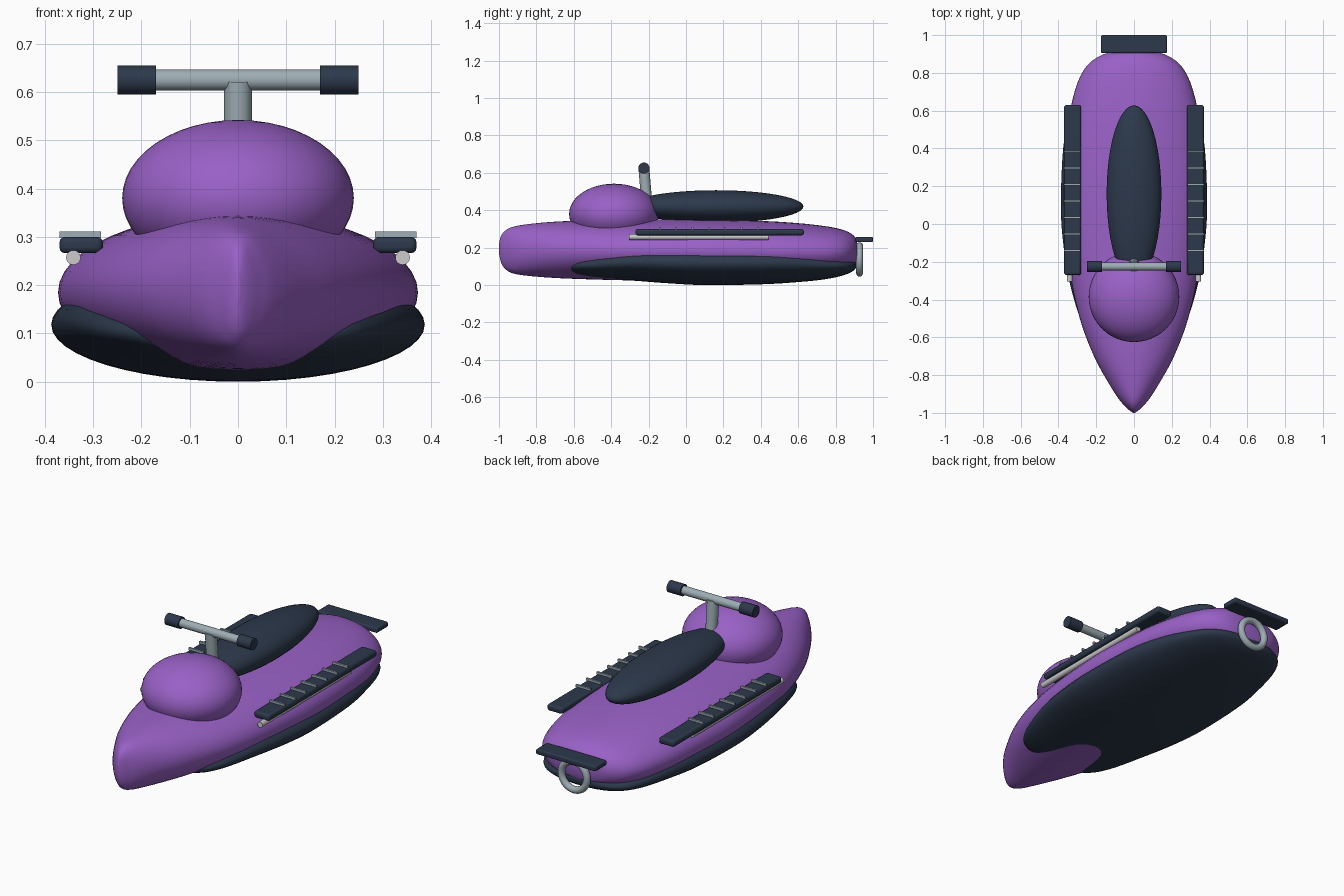
import bpy, bmesh, math
from mathutils import Vector

if "Cube" in bpy.data.objects:
    bpy.data.objects.remove(bpy.data.objects["Cube"])


def material(name, rgb):
    m = bpy.data.materials.new(name)
    m.diffuse_color = (*rgb, 1)
    m.use_nodes = True
    m.node_tree.nodes["Principled BSDF"].inputs["Base Color"].default_value = m.diffuse_color
    return m


PURPLE = material("purple", (0.32, 0.12, 0.57))
DARK = material("dark", (0.025, 0.04, 0.07))
METAL = material("metal", (0.34, 0.42, 0.46))
WHITE = material("white", (0.75, 0.75, 0.75))


def finish(ob, name, mat, bevel=0):
    ob.name = name
    ob.data.materials.append(mat)
    if bevel:
        b = ob.modifiers.new("bevel", 'BEVEL')
        b.width, b.segments = bevel, 3
    bpy.ops.object.select_all(action='DESELECT')
    ob.select_set(True)
    bpy.context.view_layer.objects.active = ob
    bpy.ops.object.shade_smooth_by_angle(angle=math.radians(40))
    return ob


def box(name, lo, hi, mat, bevel=0):
    lo, hi = Vector(lo), Vector(hi)
    bpy.ops.mesh.primitive_cube_add(size=1, location=(lo + hi) / 2)
    ob = bpy.context.object
    ob.scale = hi - lo
    bpy.ops.object.transform_apply(location=False, rotation=False)
    return finish(ob, name, mat, bevel)


def rod(name, a, b, r, mat, bevel=0):
    a, b = Vector(a), Vector(b)
    bpy.ops.mesh.primitive_cylinder_add(vertices=32, radius=r, depth=(b - a).length, location=(a + b) / 2)
    ob = bpy.context.object
    ob.rotation_euler = (b - a).to_track_quat('Z', 'Y').to_euler()
    return finish(ob, name, mat, bevel)


def ellipsoid(name, centre, radii, mat):
    bpy.ops.mesh.primitive_uv_sphere_add(segments=48, ring_count=24, radius=1, location=centre)
    ob = bpy.context.object
    ob.scale = radii
    bpy.ops.object.transform_apply(location=False, rotation=False)
    return finish(ob, name, mat)


def smooth_stations(stations, steps=5):
    """Catmull-Rom interpolation through the loft stations."""
    pts = [Vector(s) for s in stations]
    out = []
    for i in range(len(pts) - 1):
        p0, p1, p2, p3 = pts[max(i - 1, 0)], pts[i], pts[i + 1], pts[min(i + 2, len(pts) - 1)]
        for k in range(steps):
            t = k / steps
            out.append(0.5 * (2 * p1 + (p2 - p0) * t + (2 * p0 - 5 * p1 + 4 * p2 - p3) * t * t
                              + (3 * p1 - p0 - 3 * p2 + p3) * t ** 3))
    return out + [pts[-1]]


def loft(name, stations, mat, n=48):
    """Elliptical sections given as (y, half width, bottom z, top z)."""
    bm = bmesh.new()
    rings = []
    for y, w, lo, hi in smooth_stations(stations):
        c, h = (lo + hi) / 2, (hi - lo) / 2
        rings.append([bm.verts.new((w * math.cos(a), y, c + h * math.sin(a)))
                      for a in (2 * math.pi * i / n for i in range(n))])
    for r, s in zip(rings, rings[1:]):
        for i in range(n):
            j = (i + 1) % n
            bm.faces.new((r[i], r[j], s[j], s[i]))
    bm.faces.new(rings[0])
    bm.faces.new(rings[-1])
    bmesh.ops.recalc_face_normals(bm, faces=bm.faces)
    me = bpy.data.meshes.new(name)
    bm.to_mesh(me)
    bm.free()
    ob = bpy.data.objects.new(name, me)
    bpy.context.collection.objects.link(ob)
    return finish(ob, name, mat)


# Upper hull with pointed bow and rounded stern
loft("hull", [
    (-1.0, 0.004, 0.17, 0.22), (-0.99, 0.02, 0.125, 0.26), (-0.97, 0.042, 0.09, 0.288),
    (-0.93, 0.078, 0.064, 0.31), (-0.85, 0.13, 0.05, 0.325), (-0.7, 0.212, 0.038, 0.339),
    (-0.5, 0.287, 0.03, 0.346), (-0.25, 0.34, 0.024, 0.35), (0.1, 0.372, 0.02, 0.35),
    (0.4, 0.362, 0.022, 0.343), (0.6, 0.338, 0.03, 0.331), (0.75, 0.298, 0.043, 0.314),
    (0.84, 0.247, 0.063, 0.295), (0.89, 0.18, 0.09, 0.27), (0.91, 0.115, 0.12, 0.243),
    (0.918, 0.02, 0.16, 0.2)], PURPLE)

# Dark lower hull
loft("lower_hull", [
    (-0.64, 0.02, 0.08, 0.11), (-0.63, 0.12, 0.066, 0.13), (-0.6, 0.218, 0.052, 0.15),
    (-0.5, 0.284, 0.038, 0.18), (-0.3, 0.343, 0.025, 0.22), (-0.1, 0.375, 0.01, 0.232),
    (0.1, 0.387, 0.0, 0.236), (0.4, 0.375, 0.004, 0.232), (0.6, 0.338, 0.016, 0.215),
    (0.75, 0.29, 0.032, 0.18), (0.85, 0.23, 0.055, 0.15), (0.9, 0.14, 0.08, 0.13),
    (0.91, 0.02, 0.1, 0.11)], DARK)

# Front hood and seat
ellipsoid("hood", (0, -0.385, 0.38), (0.24, 0.24, 0.162), PURPLE)
ellipsoid("seat", (0, 0.16, 0.42), (0.145, 0.468, 0.087), DARK)

# Steering column, handlebar and grips
rod("steering_column", (0, -0.208, 0.42), (0, -0.225, 0.623), 0.029, METAL)
rod("handlebar", (-0.2, -0.225, 0.625), (0.2, -0.225, 0.625), 0.022, METAL)

for side, label in ((-1, "left"), (1, "right")):
    rod(f"{label}_grip", (side * 0.17, -0.225, 0.625), (side * 0.25, -0.225, 0.625), 0.03, DARK)
    # Footrest with cross treads and a rail beneath
    box(f"{label}_footrest", (side * 0.325 - 0.045, -0.27, 0.266), (side * 0.325 + 0.045, 0.63, 0.3), DARK, 0.012)
    for i in range(7):
        y = -0.14 + i * 0.0875
        box(f"{label}_tread_{i + 1}", (side * 0.327 - 0.043, y - 0.005, 0.298),
            (side * 0.327 + 0.043, y + 0.005, 0.311), METAL)
    rod(f"{label}_side_rail", (side * 0.341, -0.305, 0.257), (side * 0.341, 0.44, 0.257), 0.015, WHITE)

# Rear boarding platform and tow ring
box("rear_platform", (-0.175, 0.905, 0.229), (0.175, 1.0, 0.257), DARK, 0.008)
bpy.ops.mesh.primitive_torus_add(major_segments=48, minor_segments=16, major_radius=0.074, minor_radius=0.018,
                                 location=(0, 0.928, 0.137), rotation=(math.pi / 2, 0, 0))
finish(bpy.context.object, "tow_ring", METAL)
